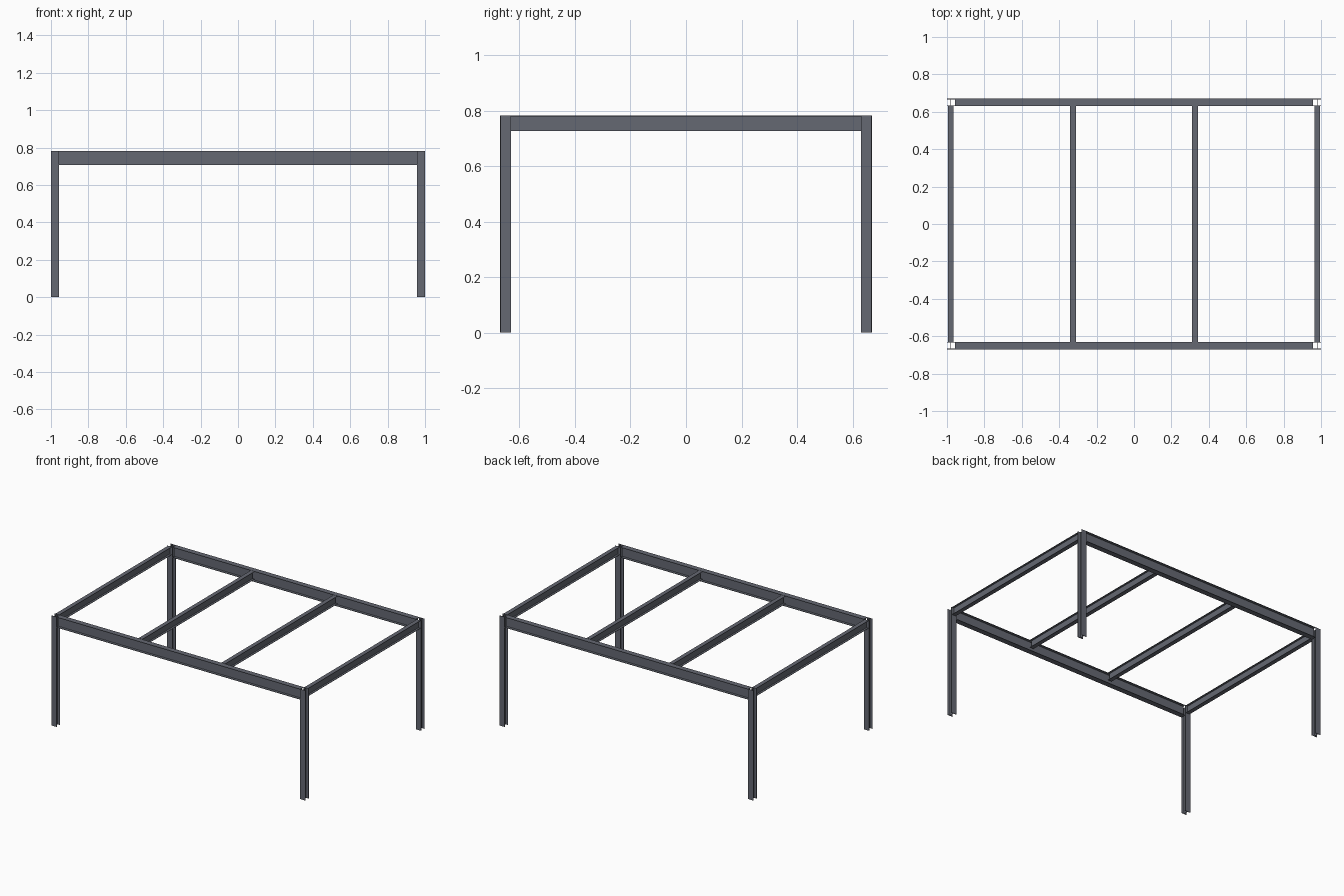
import bpy
import bmesh
from mathutils import Matrix, Vector

cube = bpy.data.objects.get("Cube")
if cube:
    bpy.data.objects.remove(cube, do_unlink=True)

STEEL = (0.13, 0.14, 0.17, 1)
steel = bpy.data.materials.new("slate_grey_steel")
steel.use_nodes = True
steel.diffuse_color = STEEL
steel.node_tree.nodes["Principled BSDF"].inputs["Base Color"].default_value = STEEL

HEIGHT = 0.782
HALF_X, HALF_Y = 1.0, 0.67
COLUMN = dict(width=0.042, depth=0.040, flange=0.0033, web=0.0022)
GIRDER = dict(width=0.038, depth=0.075, flange=0.0033, web=0.0022)
JOIST = dict(width=0.030, depth=0.056, flange=0.0028, web=0.0020)


def i_beam(name, start, end, across, width, depth, flange, web):
    """Extrude an I section from start to end; across is the flange width direction."""
    start, end, across = Vector(start), Vector(end), Vector(across)
    up = (end - start).normalized().cross(across)
    w, d, t = width / 2, depth / 2, web / 2
    half = [(w, -d), (w, flange - d), (t, flange - d),
            (t, d - flange), (w, d - flange), (w, d)]
    profile = half + [(-u, v) for u, v in reversed(half)]
    bm = bmesh.new()
    face = bm.faces.new([bm.verts.new(start + across * u + up * v) for u, v in profile])
    out = bmesh.ops.extrude_face_region(bm, geom=[face], use_keep_orig=True)
    moved = [g for g in out["geom"] if isinstance(g, bmesh.types.BMVert)]
    bmesh.ops.translate(bm, verts=moved, vec=end - start)
    bmesh.ops.recalc_face_normals(bm, faces=bm.faces)
    mesh = bpy.data.meshes.new(name)
    bm.to_mesh(mesh)
    bm.free()
    mesh.materials.append(steel)
    obj = bpy.data.objects.new(name, mesh)
    bpy.context.collection.objects.link(obj)
    return obj


col_x = HALF_X - COLUMN["width"] / 2
col_y = HALF_Y - COLUMN["depth"] / 2
girder_y = HALF_Y - GIRDER["width"] / 2
girder_end = HALF_X - COLUMN["width"]
girder_z = HEIGHT - GIRDER["depth"] / 2
joist_end = HALF_Y - COLUMN["depth"]
joist_z = HEIGHT - JOIST["depth"] / 2

for sy, row in ((-1, "front"), (1, "back")):
    # Corner columns, flanges facing front and back
    for sx, side in ((-1, "right"), (1, "left")):
        i_beam(f"{row}_{side}_column", (sx * col_x, sy * col_y, 0),
               (sx * col_x, sy * col_y, HEIGHT), (1, 0, 0), **COLUMN)
    # Long main girders
    i_beam(f"{row}_girder", (-girder_end, sy * girder_y, girder_z),
           (girder_end, sy * girder_y, girder_z), (0, 1, 0), **GIRDER)

# Evenly spaced joists, the outer two on the column lines
for i in range(4):
    x = col_x * (2 * i / 3 - 1)
    i_beam(f"joist_{i + 1}", (x, -joist_end, joist_z),
           (x, joist_end, joist_z), (1, 0, 0), **JOIST)
